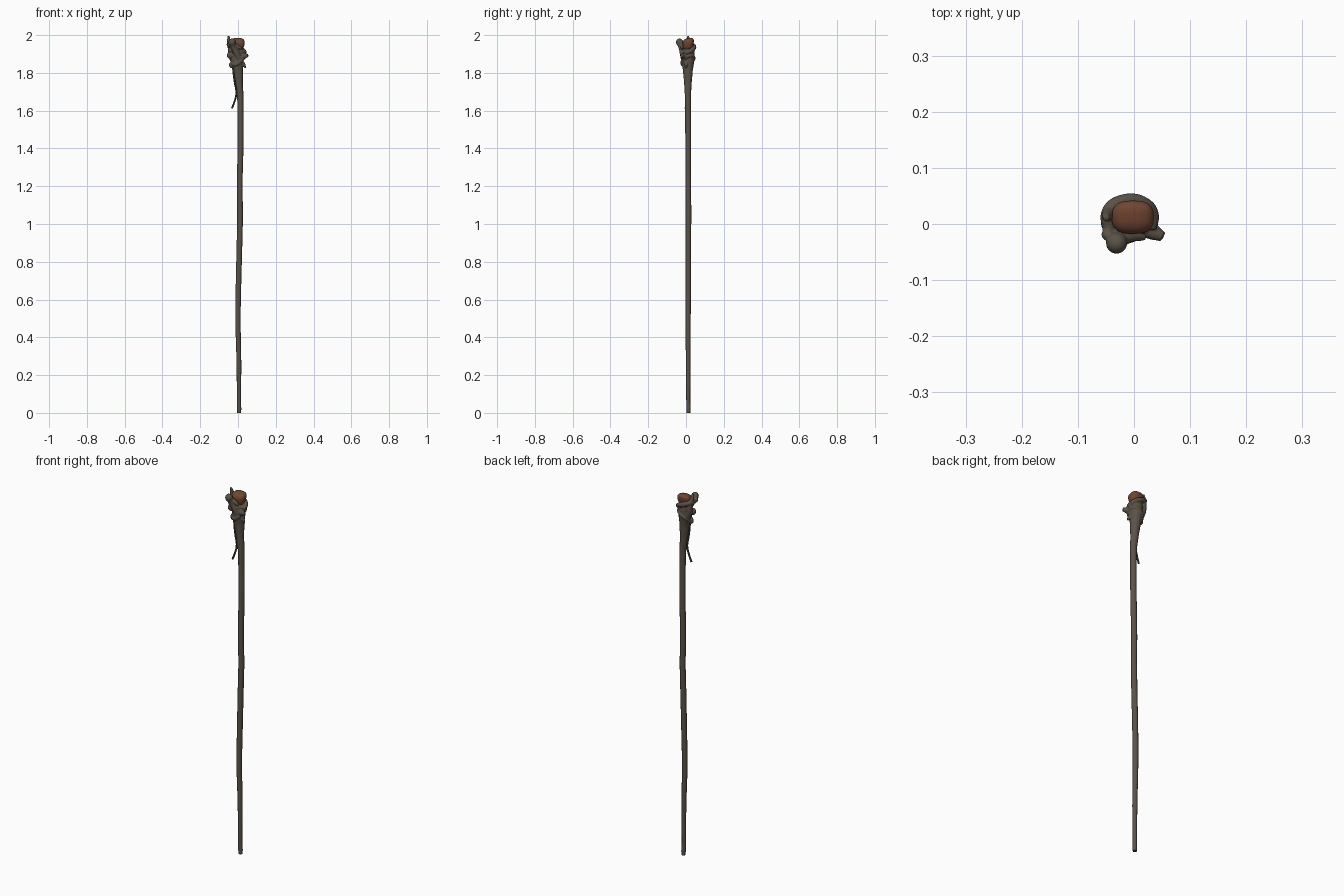
import bpy, bmesh, math
from mathutils import Vector


def material(name, rgb):
    m = bpy.data.materials.new(name)
    m.diffuse_color = (*rgb, 1)
    return m


WOOD = material("grey brown wood", (0.105, 0.085, 0.064))
DARK = material("dark twig", (0.045, 0.038, 0.03))
GEM = material("rust brown gem", (0.165, 0.06, 0.032))


def finish(ob, mat):
    ob.data.materials.clear()
    ob.data.materials.append(mat)
    for p in ob.data.polygons:
        p.use_smooth = True
        p.material_index = 0


def mesh_from(ob):
    """Evaluated mesh copy that replaces the source object."""
    bpy.context.view_layer.update()
    deps = bpy.context.evaluated_depsgraph_get()
    me = bpy.data.meshes.new_from_object(ob.evaluated_get(deps))
    new = bpy.data.objects.new("part", me)
    bpy.context.collection.objects.link(new)
    bpy.data.objects.remove(ob)
    return new


def tube(name, pts, mat, res=4):
    """Smooth tapered tube through (x, y, z, radius) points."""
    cu = bpy.data.curves.new(name, 'CURVE')
    cu.dimensions = '3D'
    cu.bevel_depth = 1.0
    cu.bevel_resolution = res
    cu.use_fill_caps = True
    cu.resolution_u = 6
    sp = cu.splines.new('BEZIER')
    sp.bezier_points.add(len(pts) - 1)
    for b, p in zip(sp.bezier_points, pts):
        b.co = p[:3]
        b.radius = p[3]
        b.handle_left_type = b.handle_right_type = 'AUTO'
    ob = bpy.data.objects.new(name, cu)
    bpy.context.collection.objects.link(ob)
    ob = mesh_from(ob)
    ob.name = name
    finish(ob, mat)
    return ob


def ball(name, c, s, mat):
    bm = bmesh.new()
    bmesh.ops.create_uvsphere(bm, u_segments=32, v_segments=20, radius=1)
    for v in bm.verts:
        v.co = Vector(c) + Vector(v.co[i] * s[i] for i in range(3))
    me = bpy.data.meshes.new(name)
    bm.to_mesh(me)
    bm.free()
    ob = bpy.data.objects.new(name, me)
    bpy.context.collection.objects.link(ob)
    finish(ob, mat)
    return ob


# long slightly crooked pole
pole = tube("pole", [
    (0.006, 0.013, 0.0, 0.010), (0.006, 0.013, 0.02, 0.0115), (0.005, 0.012, 0.06, 0.0105),
    (0.005, 0.012, 0.25, 0.0125), (0.0, 0.011, 0.5, 0.014), (0.002, 0.012, 0.65, 0.0145),
    (0.008, 0.012, 0.9, 0.015), (0.011, 0.013, 1.05, 0.015), (0.009, 0.012, 1.2, 0.015),
    (0.013, 0.012, 1.4, 0.0155), (0.013, 0.011, 1.6, 0.016), (0.010, 0.010, 1.72, 0.017),
    (0.006, 0.010, 1.76, 0.018)], WOOD)

# gnarled head: roots and lumps fused together
roots = [
    # flaring neck
    [(0.012, 0.010, 1.66, 0.0155), (0.006, 0.010, 1.74, 0.020), (0.001, 0.010, 1.81, 0.026),
     (-0.003, 0.010, 1.86, 0.034), (-0.003, 0.012, 1.90, 0.034), (-0.004, 0.012, 1.925, 0.031)],
    # left branch curling up into the horn
    [(-0.015, 0.02, 1.84, 0.016), (-0.034, 0.025, 1.89, 0.016), (-0.040, 0.022, 1.94, 0.016),
     (-0.048, 0.016, 1.97, 0.010), (-0.050, 0.010, 1.995, 0.006)],
    # front branch ending in the knob
    [(0.01, -0.01, 1.86, 0.015), (-0.005, -0.016, 1.90, 0.017), (-0.022, -0.022, 1.935, 0.018),
     (-0.031, -0.034, 1.962, 0.017)],
    # cradle rim round the back of the gem
    [(-0.044, -0.012, 1.945, 0.012), (-0.046, 0.022, 1.95, 0.012), (-0.016, 0.041, 1.94, 0.013),
     (0.020, 0.035, 1.925, 0.012), (0.034, 0.015, 1.912, 0.011), (0.030, -0.008, 1.905, 0.010)],
    # front lip below the gem
    [(-0.03, -0.028, 1.955, 0.013), (-0.005, -0.022, 1.942, 0.010), (0.020, -0.024, 1.927, 0.006)],
    # right stub
    [(0.01, 0.0, 1.875, 0.020), (0.034, -0.014, 1.889, 0.015), (0.052, -0.023, 1.892, 0.009)],
    # small right thorn
    [(0.012, 0.0, 1.865, 0.014), (0.030, 0.0, 1.845, 0.009), (0.040, 0.0, 1.826, 0.004)],
    # wrap round the neck
    [(-0.032, 0.005, 1.85, 0.012), (-0.012, -0.016, 1.845, 0.011), (0.02, -0.012, 1.87, 0.011),
     (0.030, 0.012, 1.89, 0.011), (0.01, 0.038, 1.885, 0.010), (-0.022, 0.032, 1.86, 0.010),
     (-0.034, 0.01, 1.845, 0.011)],
]
parts = [tube("root", r, WOOD) for r in roots]
parts += [ball("lump", c, s, WOOD) for c, s in [
    ((-0.042, 0.0, 1.893), (0.017, 0.015, 0.019)),
    ((-0.031, -0.034, 1.962), (0.019, 0.019, 0.020)),
    ((-0.047, -0.019, 1.950), (0.011, 0.011, 0.013)),
    ((-0.034, 0.006, 1.842), (0.014, 0.014, 0.017)),
    ((0.0, 0.012, 1.91), (0.036, 0.033, 0.022))]]

bm = bmesh.new()
for p in parts:
    bm.from_mesh(p.data)
    bpy.data.objects.remove(p)
me = bpy.data.meshes.new("head")
bm.to_mesh(me)
bm.free()
head = bpy.data.objects.new("head", me)
bpy.context.collection.objects.link(head)
rm = head.modifiers.new("fuse", 'REMESH')
rm.mode = 'VOXEL'
rm.voxel_size = 0.0025
sm = head.modifiers.new("soften", 'SMOOTH')
sm.factor = 0.5
sm.iterations = 6
head = mesh_from(head)
head.name = "gnarled_head"
finish(head, WOOD)

# gem: rounded block, wider and flatter at the top
gem = ball("gem", (0, 0, 0), (1, 1, 1), GEM)
for v in gem.data.vertices:
    x, y, z = (math.copysign(abs(c) ** 0.75, c) for c in v.co)
    w = 0.84 + 0.16 * z
    v.co = (-0.002 + 0.043 * x * w, 0.012 + 0.034 * y * w, 1.950 + 0.034 * z + 0.006 * y)

# thin twig splitting off the left of the neck
twig = tube("hanging_twig", [
    (-0.026, 0.004, 1.83, 0.006), (-0.019, 0.002, 1.76, 0.005), (-0.009, 0.002, 1.69, 0.005),
    (-0.018, 0.000, 1.65, 0.005), (-0.032, -0.002, 1.612, 0.005)], DARK, 2)
